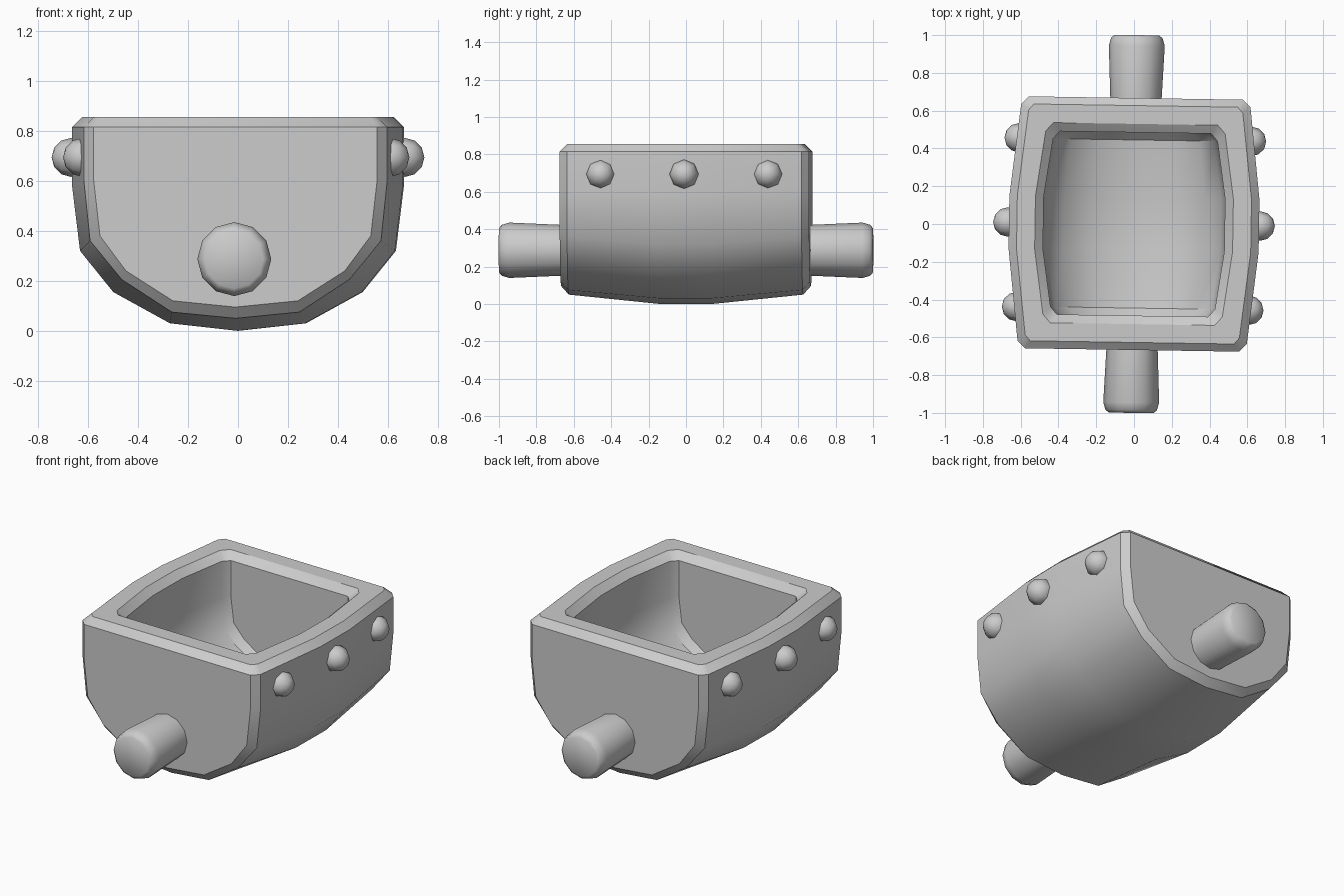
import bpy, bmesh
from math import radians, pi
from mathutils import Matrix

if "Cube" in bpy.data.objects:
    bpy.data.objects.remove(bpy.data.objects["Cube"])

TWIST = Matrix.Rotation(radians(-0.9), 4, 'Z')  # whole model is turned slightly


def finish(name, bm, angle):
    bmesh.ops.recalc_face_normals(bm, faces=bm.faces)
    bm.transform(TWIST)
    mesh = bpy.data.meshes.new(name)
    bm.to_mesh(mesh)
    bm.free()
    ob = bpy.data.objects.new(name, mesh)
    bpy.context.collection.objects.link(ob)
    bpy.ops.object.select_all(action='DESELECT')
    ob.select_set(True)
    bpy.context.view_layer.objects.active = ob
    bpy.ops.object.shade_smooth_by_angle(angle=radians(angle))
    return ob


def perimeter(sections):
    return [s[0] for s in sections] + [s[-1] for s in reversed(sections)]


def bridge(bm, a, b):
    n = len(a)
    for i in range(n):
        j = (i + 1) % n
        bm.faces.new((a[i], a[j], b[j], b[i]))


def hull(bm, profiles, ys):
    """Loft U-shaped half profiles (end, chamfer, middle) along y; return top loop."""
    order = [(p, -y) for p, y in zip(profiles, ys)]
    order += [(p, y) for p, y in reversed(list(zip(profiles, ys)))]
    sections = []
    for half, y in order:
        pts = [(-x, z) for x, z in half] + [(x, z) for x, z in half[-2::-1]]
        sections.append([bm.verts.new((x, y, z)) for x, z in pts])
    for a, b in zip(sections, sections[1:]):
        for i in range(len(a) - 1):
            bm.faces.new((a[i], a[i + 1], b[i + 1], b[i]))
    bm.faces.new(sections[0])
    bm.faces.new(sections[-1])
    return perimeter(sections)


def rim_ring(bm, xs, ys, z):
    pairs = [(x, -y) for x, y in zip(xs, ys)] + [(x, y) for x, y in zip(xs[::-1], ys[::-1])]
    return perimeter([[bm.verts.new((-x, y, z)), bm.verts.new((x, y, z))] for x, y in pairs])


# Bucket: bulged outer hull, chamfered rim and inner cavity
bm = bmesh.new()
outer = hull(bm, [
    [(.567, .815), (.567, .60), (.542, .38), (.438, .24), (.25, .12), (0, .095)],
    [(.607, .815), (.607, .60), (.582, .36), (.455, .205), (.255, .075), (0, .05)],
    [(.662, .815), (.662, .58), (.63, .32), (.497, .155), (.27, .03), (0, 0)]],
    (.667, .627, .14))
rim_out = rim_ring(bm, (.54, .567, .62), (.627, .595, .14), .856)
rim_in = rim_ring(bm, (.435, .475, .524), (.53, .485, .14), .856)
inner = hull(bm, [
    [(.40, .815), (.40, .60), (.38, .44), (.31, .36), (.19, .28), (0, .26)],
    [(.435, .815), (.435, .60), (.415, .42), (.34, .33), (.20, .24), (0, .22)],
    [(.48, .815), (.48, .59), (.46, .40), (.375, .30), (.22, .205), (0, .18)]],
    (.485, .445, .14))
bridge(bm, outer, rim_out)
bridge(bm, rim_out, rim_in)
bridge(bm, rim_in, inner)
finish("bucket", bm, 36)

# Pivot pins: twelve-sided, flaring outward with a rounded end
for side, label in ((-1, "front"), (1, "back")):
    bm = bmesh.new()
    rings = []
    for y, r in ((.62, .134), (.945, .148), (.985, .136), (1.0, .118)):
        ring = bmesh.ops.create_circle(bm, segments=12, radius=r,
                                       matrix=Matrix.Translation((0, side * y, .287))
                                       @ Matrix.Rotation(pi / 2, 4, 'X'))["verts"]
        rings.append(ring)
    for a, b in zip(rings, rings[1:]):
        bridge(bm, a, b)
    bm.faces.new(rings[0])
    bm.faces.new(rings[-1])
    finish(label + "_pivot_pin", bm, 60)

# Rivets: three on each bulged side
for side, label in ((-1, "left"), (1, "right")):
    for i, (x, y) in enumerate(((.615, -.447), (.668, 0), (.615, .447))):
        bm = bmesh.new()
        bmesh.ops.create_uvsphere(bm, u_segments=8, v_segments=6, radius=.078,
                                  matrix=Matrix.Translation((side * x, y, .694))
                                  @ Matrix.Rotation(pi / 2, 4, 'Y'))
        finish(f"{label}_rivet_{i + 1}", bm, 60)
